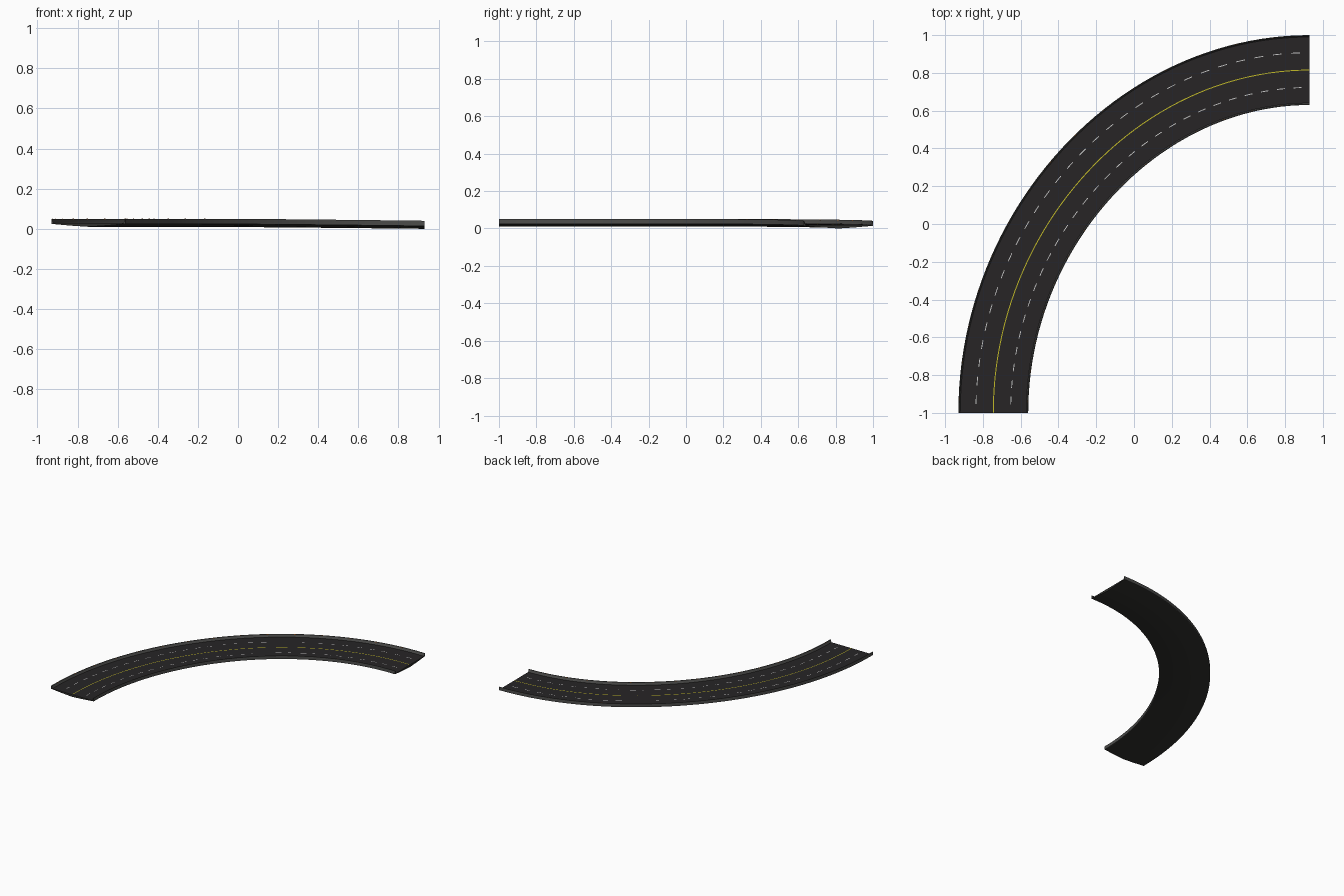
import bpy, math
from mathutils import Vector

if "Cube" in bpy.data.objects:
    bpy.data.objects.remove(bpy.data.objects["Cube"])

START, END = Vector((-0.745, -1.0)), Vector((0.93, 0.815))
HANDLE = 0.54                      # bend roundness
P1 = START + Vector((0, 1.815 * HANDLE))
P2 = END - Vector((1.675 * HANDLE, 0))
HALF = 0.185                       # half road width


def material(name, rgb):
    m = bpy.data.materials.new(name)
    m.diffuse_color = (*rgb, 1)
    m.use_nodes = True
    m.node_tree.nodes["Principled BSDF"].inputs["Base Color"].default_value = m.diffuse_color
    return m


ASPHALT = material("asphalt", (0.02, 0.018, 0.019))
CONCRETE = material("dark_concrete", (0.075, 0.075, 0.072))
UNDER = material("underside", (0.03, 0.03, 0.027))
WHITE = material("white_paint", (0.65, 0.65, 0.65))
YELLOW = material("yellow_paint", (0.55, 0.5, 0.02))
ORANGE = material("orange_reflector", (0.5, 0.16, 0.03))


def frame(t):
    """Point, left-hand normal and height of the road centre at t in 0..1."""
    u = 1 - t
    p = u**3 * START + 3*u*u*t * P1 + 3*u*t*t * P2 + t**3 * END
    d = 3*u*u * (P1 - START) + 6*u*t * (P2 - P1) + 3*t*t * (END - P2)
    d.normalize()
    drop = 0.010 * max(0, (t - 0.5) / 0.5) ** 1.5
    return p, Vector((-d.y, d.x)), -drop


def sweep(name, profile, mat, spans=((0, 1, 48),), closed=True):
    """Sweep an (offset, z) profile along one or more spans of the road."""
    verts, faces, n = [], [], len(profile)
    for a, b, steps in spans:
        base = len(verts)
        for i in range(steps + 1):
            p, nrm, dz = frame(a + (b - a) * i / steps)
            for o, z in profile:
                q = p + nrm * o
                verts.append((q.x, q.y, z + dz))
        for i in range(steps):
            for j in range(n if closed else n - 1):
                k, r = (j + 1) % n, base + i * n
                faces.append((r + j, r + k, r + n + k, r + n + j))
        if closed:
            faces.append(tuple(range(base, base + n))[::-1])
            faces.append(tuple(range(base + steps * n, base + steps * n + n)))
    me = bpy.data.meshes.new(name)
    me.from_pydata(verts, [], faces)
    me.materials.append(mat)
    ob = bpy.data.objects.new(name, me)
    bpy.context.collection.objects.link(ob)
    # consistent outward normals
    import bmesh
    bm = bmesh.new()
    bm.from_mesh(me)
    bmesh.ops.recalc_face_normals(bm, faces=bm.faces)
    if not closed and bm.faces:
        bm.normal_update()
        flip = [f for f in bm.faces if f.normal.z < 0]
        bmesh.ops.reverse_faces(bm, faces=flip)
    bm.to_mesh(me)
    bm.free()
    bpy.context.view_layer.objects.active = ob
    ob.select_set(True)
    bpy.ops.object.shade_smooth_by_angle(angle=math.radians(25))
    ob.select_set(False)
    return ob


def even_spans(length, period, start=0.0):
    """Dashes of equal length measured along the curve, as t spans."""
    N = 2000
    pts = [frame(i / N)[0] for i in range(N + 1)]
    cum = [0]
    for a, b in zip(pts, pts[1:]):
        cum.append(cum[-1] + (b - a).length)
    count = round((cum[-1] - start) / period)
    period = (cum[-1] - start) / count

    def t_at(s):
        return next((i for i, c in enumerate(cum) if c >= s), N) / N
    return [(t_at(start + k * period), t_at(start + k * period + length), 2)
            for k in range(count)]


# deck: flat road top over a shallow keel-shaped underside
ROAD = 0.029
sweep("road_surface", [(-0.178, ROAD), (0.178, ROAD)], ASPHALT, closed=False)
sweep("road_deck", [(-0.180, ROAD - 0.001), (0.180, ROAD - 0.001),
                    (0.180, 0.024), (0.09, 0.016), (0, 0.0145 - 0.0045 + 0.0),
                    (-0.09, 0.016), (-0.180, 0.024)], UNDER)

# side barriers with sloped inner foot
for side, label in ((1, "outer"), (-1, "inner")):
    sweep(label + "_barrier",
          [(side * o, z) for o, z in ((HALF, 0.024), (HALF, 0.050),
                                      (HALF - 0.004, 0.050), (HALF - 0.006, 0.037),
                                      (HALF - 0.010, 0.030), (HALF - 0.010, 0.024))],
          CONCRETE)
    # small reflectors on the barrier's inner face
    sweep(label + "_reflectors",
          [(side * o, z) for o, z in ((HALF - 0.003, 0.0502), (HALF - 0.003, 0.046),
                                      (HALF - 0.0056, 0.046), (HALF - 0.0050, 0.0502))],
          ORANGE, even_spans(0.012, 0.18, 0.06))
    # dashed lane lines
    c = side * 0.092
    sweep(label + "_lane_dashes", [(c - 0.0022, ROAD + 0.0006), (c + 0.0022, ROAD + 0.0006)],
          WHITE, even_spans(0.045, 0.092, 0.045), closed=False)

# continuous centre line
sweep("centre_line", [(-0.0025, ROAD + 0.0006), (0.0025, ROAD + 0.0006)], YELLOW, closed=False)
